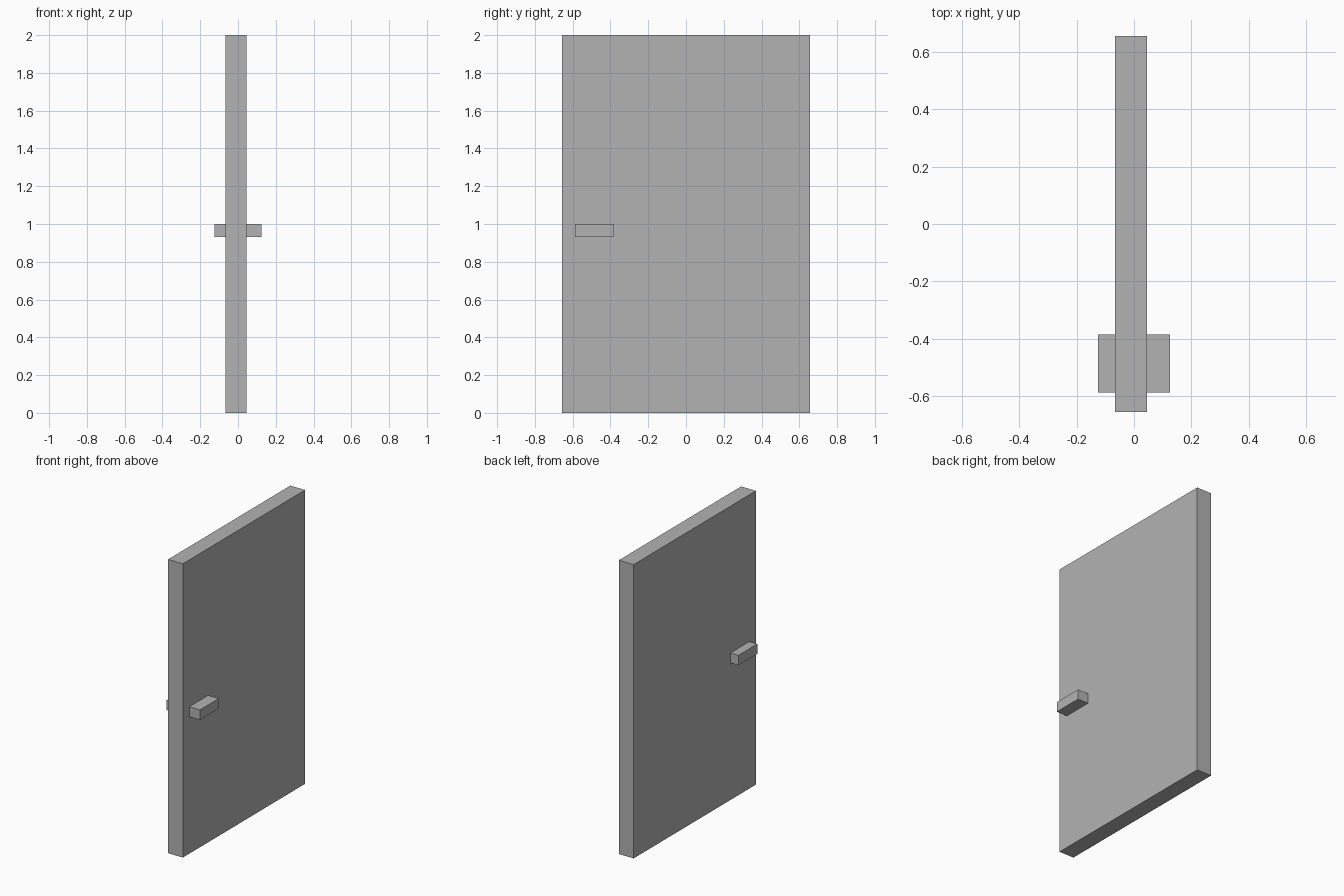
import bpy

if "Cube" in bpy.data.objects:
    bpy.data.objects.remove(bpy.data.objects["Cube"])

grey = bpy.data.materials.new("plain grey")
grey.diffuse_color = (0.45, 0.45, 0.45, 1)
grey.use_nodes = True
grey.node_tree.nodes["Principled BSDF"].inputs["Base Color"].default_value = grey.diffuse_color


def box(name, x, y, z):
    """Add a box spanning the given (min, max) ranges."""
    bpy.ops.mesh.primitive_cube_add(
        size=1, location=[(a + b) / 2 for a, b in (x, y, z)])
    ob = bpy.context.object
    ob.name = name
    ob.scale = [b - a for a, b in (x, y, z)]
    bpy.ops.object.transform_apply(location=False, rotation=False, scale=True)
    ob.data.materials.append(grey)


# Door slab
box("door_panel", (-0.066, 0.045), (-0.657, 0.657), (0, 2))

# Handles, one on each face
for name, x in (("left_handle", (-0.125, -0.066)),
                ("right_handle", (0.045, 0.125))):
    box(name, x, (-0.588, -0.385), (0.932, 1.0))
